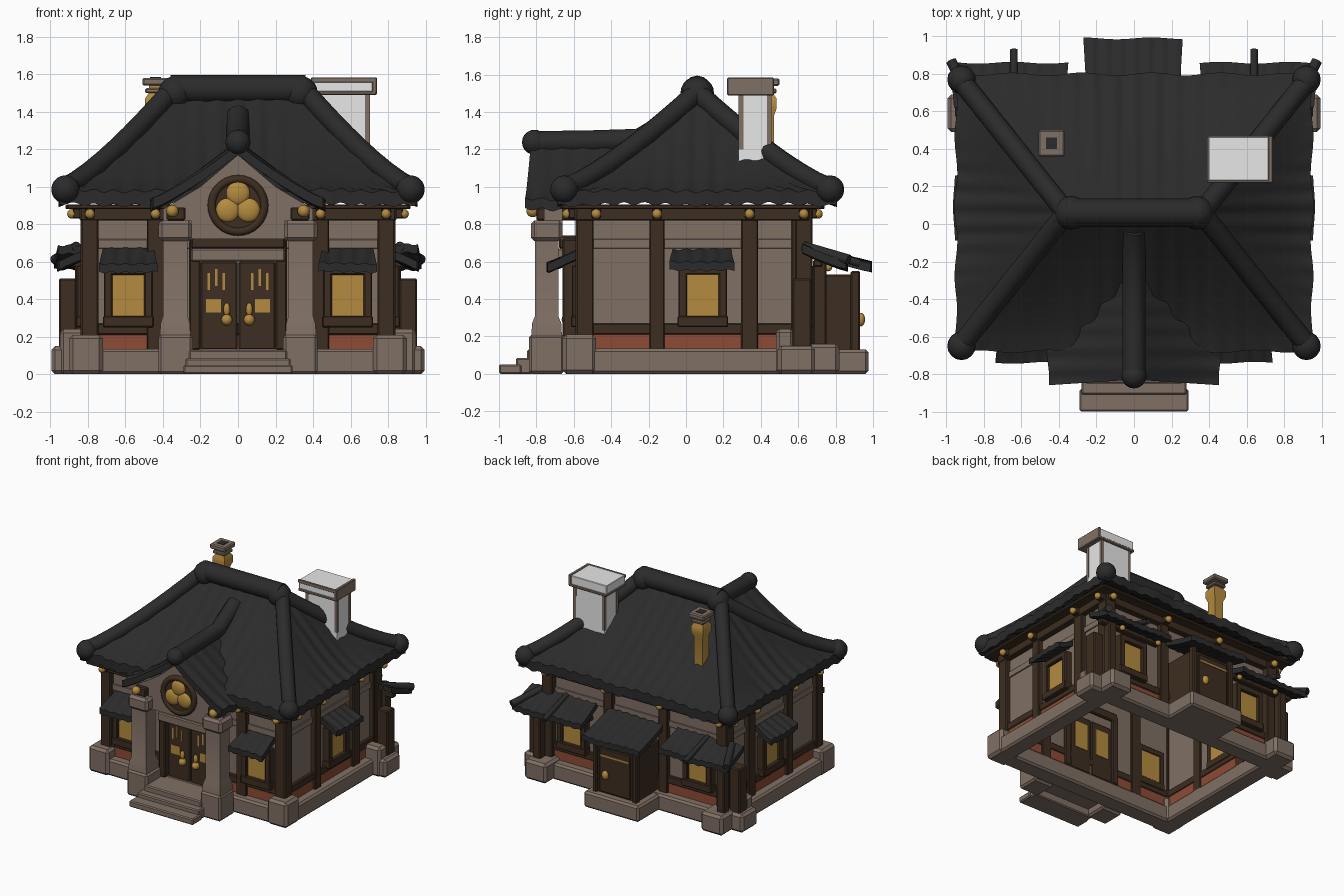
import bpy, bmesh, math
from mathutils import Vector, Matrix

if "Cube" in bpy.data.objects:
    bpy.data.objects.remove(bpy.data.objects["Cube"])

def material(name, r, g, b):
    m = bpy.data.materials.new(name)
    m.diffuse_color = (r, g, b, 1)
    m.use_nodes = True
    m.node_tree.nodes["Principled BSDF"].inputs["Base Color"].default_value = m.diffuse_color
    return m

ROOF = material("charcoal tile", 0.024, 0.024, 0.025)
STONE = material("taupe plaster", 0.215, 0.16, 0.128)
WOOD = material("dark wood", 0.047, 0.027, 0.015)
GOLD = material("warm gold", 0.46, 0.26, 0.05)
RED = material("brick red", 0.27, 0.07, 0.035)
WHITE = material("chalk white", 0.8, 0.8, 0.8)

def finish(name, bm, mat):
    bmesh.ops.recalc_face_normals(bm, faces=bm.faces[:])
    me = bpy.data.meshes.new(name)
    bm.to_mesh(me)
    bm.free()
    me.materials.append(mat)
    ob = bpy.data.objects.new(name, me)
    bpy.context.collection.objects.link(ob)
    return ob

def box(name, x0, x1, y0, y1, z0, z1, mat, bevel=0.008):
    bm = bmesh.new()
    bmesh.ops.create_cube(bm, size=1)
    size = Vector((abs(x1 - x0), abs(y1 - y0), abs(z1 - z0)))
    mid = Vector((x0 + x1, y0 + y1, z0 + z1)) / 2
    for v in bm.verts:
        v.co = v.co * size + mid
    if bevel:
        bmesh.ops.bevel(bm, geom=bm.edges[:], offset=min(bevel, min(size) / 4), segments=1, affect='EDGES')
    return finish(name, bm, mat)

def loft(name, cx, cy, rings, mat):
    """Stack of rectangles (half x, half y, z)."""
    bm = bmesh.new()
    loops = [[bm.verts.new((cx + hx * a, cy + hy * b, z)) for a, b in ((-1, -1), (1, -1), (1, 1), (-1, 1))]
             for hx, hy, z in rings]
    for p, q in zip(loops, loops[1:]):
        for i in range(4):
            bm.faces.new((p[i], p[(i + 1) % 4], q[(i + 1) % 4], q[i]))
    bm.faces.new(loops[0])
    bm.faces.new(loops[-1])
    return finish(name, bm, mat)

def ball(name, c, r, mat, scale=(1, 1, 1)):
    bm = bmesh.new()
    bmesh.ops.create_uvsphere(bm, u_segments=16, v_segments=10, radius=r)
    bmesh.ops.scale(bm, vec=scale, verts=bm.verts[:])
    bmesh.ops.translate(bm, vec=c, verts=bm.verts[:])
    return finish(name, bm, mat)

def tube(name, pts, r, mat, cyclic=False):
    cu = bpy.data.curves.new(name, 'CURVE')
    cu.dimensions = '3D'
    cu.bevel_depth, cu.bevel_resolution, cu.use_fill_caps = r, 4, True
    sp = cu.splines.new('POLY')
    sp.points.add(len(pts) - 1)
    for p, co in zip(sp.points, pts):
        p.co = (*co, 1)
    sp.use_cyclic_u = cyclic
    tmp = bpy.data.objects.new(name, cu)
    bpy.context.collection.objects.link(tmp)
    me = bpy.data.meshes.new_from_object(tmp.evaluated_get(bpy.context.evaluated_depsgraph_get()))
    bpy.data.objects.remove(tmp)
    me.materials.clear()
    me.materials.append(mat)
    bpy.context.collection.objects.link(bpy.data.objects.new(name, me))

def tiles(name, a, b, c, d, thick=0.05, power=1.2, wave=0.11, amp=0.008):
    """Rippled roof sheet from top edge a-b down to bottom edge c-d."""
    a, b, c, d = map(Vector, (a, b, c, d))
    along = (d - c).normalized()
    nu, nv = max(8, int((d - c).length / wave * 6)), 10
    bm = bmesh.new()
    grid = []
    for j in range(nv + 1):
        v, row = j / nv, []
        for i in range(nu + 1):
            u = i / nu
            top, low = a.lerp(b, u), c.lerp(d, u)
            p = top.lerp(low, v)
            s = p.dot(along)
            p.z = low.z + (top.z - low.z) * (1 - v) ** power
            p.z += amp * math.cos(2 * math.pi * s / wave) + amp * 0.7 * math.sin(s * 9 + 4 * v)
            out = (low - top) * Vector((1, 1, 0))
            p += out.normalized() * v * v * amp * math.sin(s * 17)
            row.append(bm.verts.new(p))
        grid.append(row)
    for j in range(nv):
        for i in range(nu):
            bm.faces.new((grid[j][i], grid[j][i + 1], grid[j + 1][i + 1], grid[j + 1][i]))
    ext = bmesh.ops.extrude_face_region(bm, geom=bm.faces[:], use_keep_orig=True)
    bmesh.ops.translate(bm, vec=(0, 0, -thick), verts=[g for g in ext["geom"] if isinstance(g, bmesh.types.BMVert)])
    return finish(name, bm, ROOF)

# Wall frame: u runs along the wall, d points outward
SIDES = {"front": lambda u, d: (u, -0.55 - d), "back": lambda u, d: (u, 0.62 + d),
         "right": lambda u, d: (0.8 + d, u), "left": lambda u, d: (-0.8 - d, u)}

def wbox(name, side, u0, u1, d0, d1, z0, z1, mat, bevel=0.006):
    (xa, ya), (xb, yb) = SIDES[side](u0, d0), SIDES[side](u1, d1)
    return box(f"{side}_{name}", xa, xb, ya, yb, z0, z1, mat, bevel)

def awning(side, u0, u1, d0, d1, z0, z1):
    f = SIDES[side]
    tiles(f"{side}_awning", (*f(u0 + .02, d0), z0), (*f(u1 - .02, d0), z0),
          (*f(u0, d1), z1), (*f(u1, d1), z1), 0.045, 1.1, 0.075, 0.005)

def window(side, u):
    wbox("window_pane", side, u - .1, u + .1, -.05, .035, .29, .54, GOLD, 0)
    for s in (-1, 1):
        wbox("window_jamb", side, u + s * .085, u + s * .13, -.055, .06, .26, .57, WOOD)
    wbox("window_sill", side, u - .135, u + .135, -.055, .065, .25, .31, WOOD)
    wbox("window_head", side, u - .13, u + .13, -.055, .06, .53, .58, WOOD)

# Walls, rails, posts, eave boards and knobs on each side
LAYOUT = {"front": (-.8, .8, (-.79, -.44, .44, .79), (-.585, .585)),
          "back": (-.8, .8, (-.79, -.25, .25, .79), (-.57, .57)),
          "right": (-.55, .62, (-.54, -.155, .34, .63), (.09,)),
          "left": (-.55, .62, (-.54, -.155, .34, .63), (.09,))}
for side, (lo, hi, posts, wins) in LAYOUT.items():
    wbox("wall", side, lo, hi, -.04, 0, .1, .9, STONE, 0)
    wbox("red_band", side, lo, hi, -.045, .018, .12, .21, RED, 0)
    wbox("lower_rail", side, lo, hi, -.05, .025, .21, .27, WOOD)
    wbox("upper_rail", side, lo, hi, 0, .012, .67, .72, STONE)
    wbox("top_beam", side, lo - .04, hi + .04, -.05, .045, .82, .9, WOOD)
    wbox("eave_board", side, lo - .11, hi + .11, 0, .12, .88, .905, WOOD)
    wbox("plinth", side, lo - .08, hi + .08, -.06, .09, 0, .135, STONE, .015)
    for u in posts:
        w = .045 if abs(u) > .3 else .04
        wbox("post", side, u - w, u + w, -.055, .04, .1, .88, WOOD)
        k = -.48 if u == -.54 else u
        wbox("bracket", side, k - .025, k + .025, .04, .08, .83, .885, WOOD)
        x, y = SIDES[side](k, .085)
        ball(f"{side}_knob", (x, y, .855), .026, GOLD)
    for u in wins:
        window(side, u)
for u in (-.585, .585):
    awning("front", u - .155, u + .155, .0, .19, .675, .59)
for side in ("left", "right"):
    awning(side, -.09, .26, .0, .16, .665, .6)

# Main hip roof
RX, RY, EX, E0, E1, TOP, EAVE = .36, .06, .95, -.68, .80, 1.5, .98
ra, rb = (-RX, RY, TOP), (RX, RY, TOP)
fl, fr, bl, br = (-EX, E0, EAVE), (EX, E0, EAVE), (-EX, E1, EAVE), (EX, E1, EAVE)
for nm, q in (("front", (ra, rb, fl, fr)), ("back", (ra, rb, bl, br)),
              ("left", (ra, ra, fl, bl)), ("right", (rb, rb, fr, br))):
    tiles(f"main_roof_{nm}", *q, thick=.075, power=1.3)
tube("ridge_roll", [(-RX, RY, 1.52), (RX, RY, 1.52)], .075, ROOF)
for s in (-1, 1):
    ball("ridge_end", (s * .335, RY, 1.5), .09, ROOF)
    for ey in (E0, E1):
        pts = []
        for i in range(9):
            t = i / 8 * .97
            pts.append((s * (RX + (EX - RX) * t), RY + (ey - RY) * t, .985 + (TOP - EAVE) * (1 - t) ** 1.3))
        tube("hip_roll", pts, .055, ROOF)
        ball("corner_cap", (s * .92, ey + (.03 if ey < 0 else -.03), .985), .076, ROOF)

# Porch gable roof
for s in (-1, 1):
    tiles("porch_roof", (0, -.83, 1.24), (0, -.2, 1.24), (s * .46, -.86, .935), (s * .46, -.5, .935), .055, 1.25)
    ball("porch_knob", (s * .35, -.82, .87), .033, GOLD)
    box("porch_side_beam", s * .28, s * .38, -.8, -.5, .82, .89, WOOD)
    # Porch columns
    box("column_foot", s * .24, s * .425, -.84, -.65, 0, .21, STONE, .015)
    loft("column_shaft", s * .335, -.745, [(.082, .082, .2), (.078, .078, .27), (.066, .062, .31), (.066, .062, .74)], STONE)
    box("column_cap", s * .245, s * .425, -.83, -.66, .71, .82, STONE, .02)
tube("porch_ridge_roll", [(0, -.83, 1.235), (0, -.5, 1.24), (0, -.25, 1.25), (0, -.03, 1.38)], .062, ROOF)
ball("porch_ridge_cap", (0, -.81, 1.238), .067, ROOF)

# Porch gable wall
bm = bmesh.new()
outline = [(-.25, .72), (.25, .72), (.25, .82), (.4, .82), (.4, .88), (.2, 1.0), (0, 1.17),
           (-.2, 1.0), (-.4, .88), (-.4, .82), (-.25, .82)]
face = bm.faces.new([bm.verts.new((x, -.76, z)) for x, z in outline])
ext = bmesh.ops.extrude_face_region(bm, geom=[face], use_keep_orig=True)
bmesh.ops.translate(bm, vec=(0, .1, 0), verts=[g for g in ext["geom"] if isinstance(g, bmesh.types.BMVert)])
finish("gable_wall", bm, STONE)

# Round gable ornament
ring = [(.14 * math.cos(a * math.pi / 16), -.765, .9 + .14 * math.sin(a * math.pi / 16)) for a in range(32)]
tube("round_frame", ring, .022, WOOD, True)
bm = bmesh.new()
bmesh.ops.create_cone(bm, cap_ends=True, segments=32, radius1=.14, radius2=.14, depth=.02,
                      matrix=Matrix.Translation((0, -.762, .9)) @ Matrix.Rotation(math.pi / 2, 4, 'X'))
finish("round_panel", bm, WOOD)
for x, z in ((0, .965), (-.055, .875), (.055, .875)):
    ball("round_petal", (x, -.77, z), .064, GOLD, (1, .4, 1))

# Front doors, lintel, porch floor and steps
for s in (-1, 1):
    box("door_leaf", s * .003, s * .2, -.62, -.5, .13, .6, WOOD)
    box("door_jamb", s * .2, s * .26, -.66, -.49, .13, .72, WOOD)
    box("door_panel", s * .09, s * .17, -.624, -.61, .33, .4, GOLD, 0)
    box("door_inner_panel", s * .04, s * .16, -.503, -.495, .32, .54, GOLD, 0)
    for x, z in ((.07, .45), (.11, .47), (.15, .45)):
        box("door_slit", s * x, s * (x + .012), -.624, -.61, z, z + .09, GOLD, 0)
    ball("door_handle", (s * .06, -.635, .29), .03, GOLD)
    ball("door_handle_top", (s * .06, -.635, .345), .018, GOLD, (1, 1, 2))
box("door_lintel", -.25, .25, -.69, -.58, .6, .67, STONE)
box("door_head_beam", -.25, .25, -.68, -.49, .67, .74, WOOD)
box("porch_floor", -.26, .26, -.85, -.53, .06, .13, STONE)
box("upper_step", -.28, .28, -.91, -.82, 0, .085, STONE)
box("lower_step", -.29, .29, -1.0, -.88, 0, .05, STONE)

# Foundation corner blocks and rear wing posts
for s in (-1, 1):
    box("front_corner_stone", s * .72, s * .9, -.66, -.48, 0, .21, STONE, .02)
    box("rear_corner_stone", s * .8, s * .95, .48, .58, 0, .24, STONE, .02)
    box("rear_outer_stone", s * .8, s * .995, .49, .69, 0, .15, STONE, .02)
    box("rear_back_stone", s * .7, s * .9, .6, .82, 0, .16, STONE, .02)
    box("wing_post", s * .86, s * .955, .57, .67, .13, .51, WOOD)
    box("wing_post", s * .8, s * .87, .68, .75, .13, .6, WOOD)
    box("wing_beam", s * .36, s * .93, .68, .73, .57, .61, WOOD)
    awning("back", *sorted((s * .35, s * .98)), 0, .24, .69, .6)
    tube("wing_awning_roll", [(s * .64, .63, .685), (s * .64, .93, .59)], .02, ROOF)
    tube("wing_corner_roll", [(s * .86, .63, .68), (s * .975, .87, .61)], .028, ROOF)
    for x in (.4, .75):
        ball("wing_knob", (s * x, .76, .57), .022, GOLD)

# Rear annex with door
box("annex", -.19, .19, .6, .91, .1, .53, WOOD)
for s in (-1, 1):
    box("annex_post", s * .16, s * .2, .88, .93, .12, .55, WOOD)
box("annex_door", -.14, .14, .9, .925, .14, .5, WOOD)
box("annex_trim", -.13, .13, .92, .931, .435, .45, GOLD, 0)
ball("annex_handle", (.08, .935, .29), .028, GOLD, (1, .8, 1.3))
box("annex_step", -.25, .25, .66, .975, 0, .13, STONE, .015)
awning("back", -.27, .26, .03, .37, .69, .595)

# White chimney with stone trim
loft("chimney_shaft", .56, .37, [(.145, .09, 1.0), (.14, .085, 1.5)], WHITE)
for x in (.43, .69):
    for y in (.295, .445):
        box("chimney_corner_trim", x - .013, x + .013, y - .013, y + .013, 1.05, 1.5, STONE, 0)
box("chimney_cap", .395, .735, .225, .465, 1.505, 1.578, WHITE, .004)
box("chimney_cap_base", .39, .74, .22, .47, 1.488, 1.512, STONE)
box("chimney_cap_side", .715, .74, .22, .47, 1.5, 1.583, STONE, .004)
box("chimney_cap_rim", .39, .74, .22, .235, 1.555, 1.583, STONE, .004)

# Gold vent chimney
loft("vent_body", -.44, .43, [(.04, .04, 1.1), (.04, .04, 1.38), (.055, .055, 1.42), (.055, .055, 1.47),
     (.035, .035, 1.5), (.035, .035, 1.54)], GOLD)
box("vent_collar", -.495, -.385, .375, .485, 1.5, 1.525, STONE)
box("vent_cap", -.51, -.37, .36, .5, 1.54, 1.58, STONE)
box("vent_hole", -.47, -.41, .4, .46, 1.575, 1.584, ROOF, 0)

# Smooth rounded parts, keep hard edges
bpy.ops.object.select_all(action='SELECT')
bpy.context.view_layer.objects.active = bpy.context.selected_objects[0]
bpy.ops.object.shade_smooth_by_angle(angle=math.radians(35))
